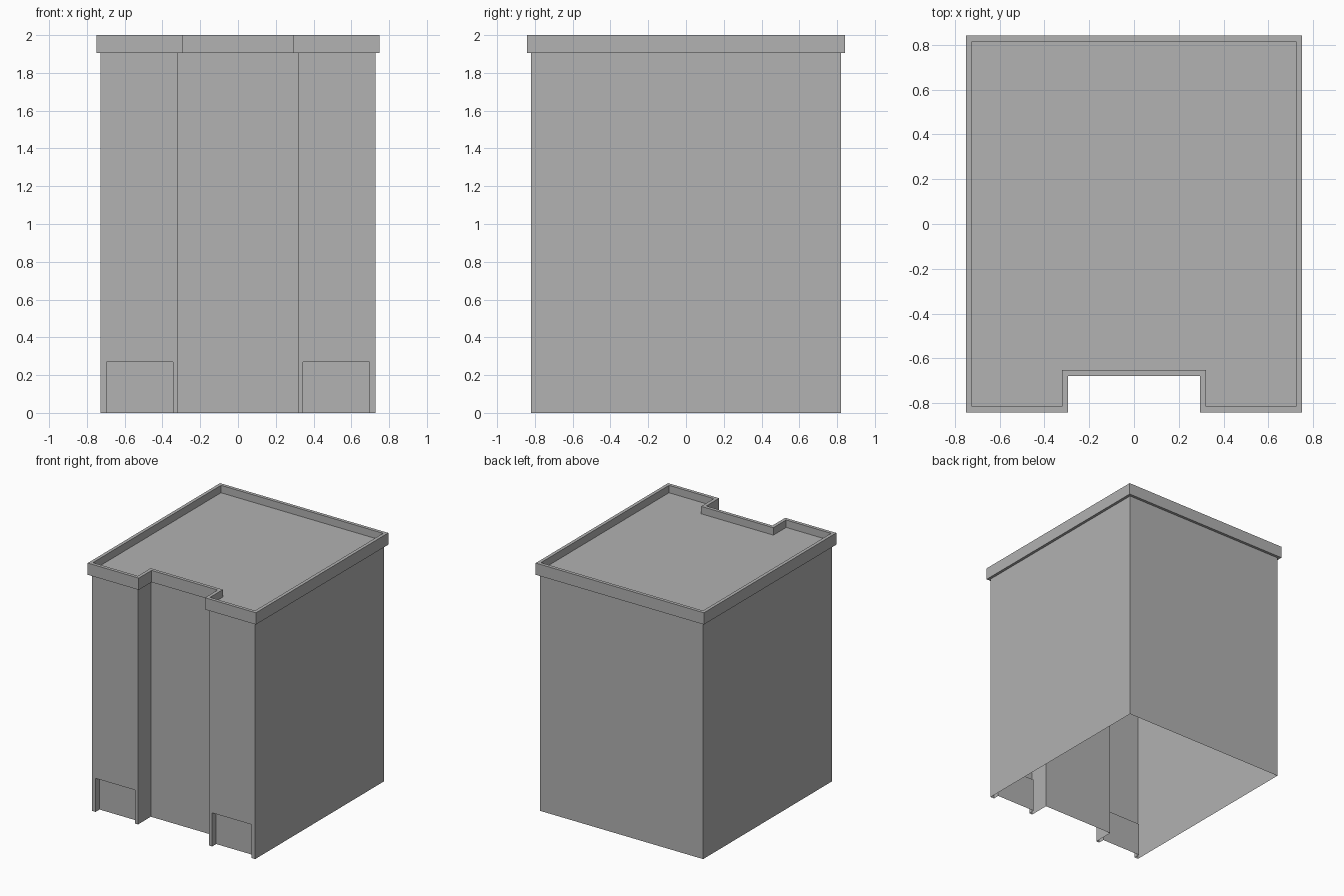
import bpy
import bmesh

cube = bpy.data.objects.get("Cube")
if cube:
    bpy.data.objects.remove(cube, do_unlink=True)

# Single plain grey
grey = bpy.data.materials.new("plain_grey")
colour = (0.445, 0.445, 0.445, 1.0)
grey.use_nodes = True
grey.diffuse_color = colour
grey.node_tree.nodes["Principled BSDF"].inputs["Base Color"].default_value = colour

HALF_X, HALF_Y = 0.75, 0.843          # outer edge of the parapet
NOTCH_X, NOTCH_Y = 0.295, -0.68       # entrance bay set back in the front
WALL_INSET, RIM = 0.022, 0.027
EAVE, ROOF, TOP = 1.905, 1.94, 2.0
REC_IN, REC_OUT, REC_TOP, REC_DEPTH = 0.345, 0.695, 0.27, 0.05


def outline(inset, recess=None):
    """Counter-clockwise plan; recess adds points for the base openings."""
    hx, hy = HALF_X - inset, HALF_Y - inset
    nx, ny = NOTCH_X + inset, NOTCH_Y + inset
    right = [(hx, hy)]
    half = [(nx, ny), (nx, -hy)]
    if recess is not None:
        back = -hy + recess
        half += [(REC_IN, -hy), (REC_IN, back), (REC_OUT, back), (REC_OUT, -hy)]
    half += [(hx, -hy)] + right
    return [(-x, y) for x, y in reversed(half)] + half


def ring(bm, plan, z):
    return [bm.verts.new((x, y, z)) for x, y in plan]


def bridge(bm, lower, upper):
    for i in range(len(lower)):
        j = (i + 1) % len(lower)
        bm.faces.new((lower[i], lower[j], upper[j], upper[i]))


def finish(bm, name):
    mesh = bpy.data.meshes.new(name)
    bm.to_mesh(mesh)
    bm.free()
    mesh.materials.append(grey)
    obj = bpy.data.objects.new(name, mesh)
    bpy.context.collection.objects.link(obj)
    return obj


# Walls: thin shell open underneath, with two recessed openings at the base
bm = bmesh.new()
stepped = outline(WALL_INSET, REC_DEPTH)
flat = outline(WALL_INSET)
bridge(bm, ring(bm, stepped, 0), ring(bm, stepped, REC_TOP))
bridge(bm, ring(bm, flat, REC_TOP), ring(bm, flat, EAVE))
front = -(HALF_Y - WALL_INSET)
for side in (-1, 1):
    xs = sorted((side * REC_IN, side * REC_OUT))
    corners = [(xs[0], front), (xs[0], front + REC_DEPTH),
               (xs[1], front + REC_DEPTH), (xs[1], front)]
    bm.faces.new(ring(bm, corners, REC_TOP))
    # split the wall above so that its lower edge meets the opening
    for x in xs:
        cut = [e for e in bm.edges
               if all(abs(v.co.z - REC_TOP) < 1e-5 and abs(v.co.y - front) < 1e-5
                      for v in e.verts)
               and min(v.co.x for v in e.verts) < x - 1e-4
               and max(v.co.x for v in e.verts) > x + 1e-4]
        for e in cut:
            a, b = e.verts
            bmesh.utils.edge_split(e, a, (x - a.co.x) / (b.co.x - a.co.x))
bmesh.ops.remove_doubles(bm, verts=bm.verts[:], dist=1e-4)
bmesh.ops.dissolve_limit(bm, angle_limit=0.01, verts=bm.verts[:], edges=bm.edges[:])
finish(bm, "walls")

# Parapet: soffit, fascia, rim and inner face, closed by the sunken roof
bm = bmesh.new()
section = [(WALL_INSET, EAVE), (0, EAVE), (0, TOP), (RIM, TOP), (RIM, ROOF)]
rings = [ring(bm, outline(inset), z) for inset, z in section]
for lower, upper in zip(rings, rings[1:]):
    bridge(bm, lower, upper)
bm.faces.new(rings[-1])
finish(bm, "parapet_and_roof")
